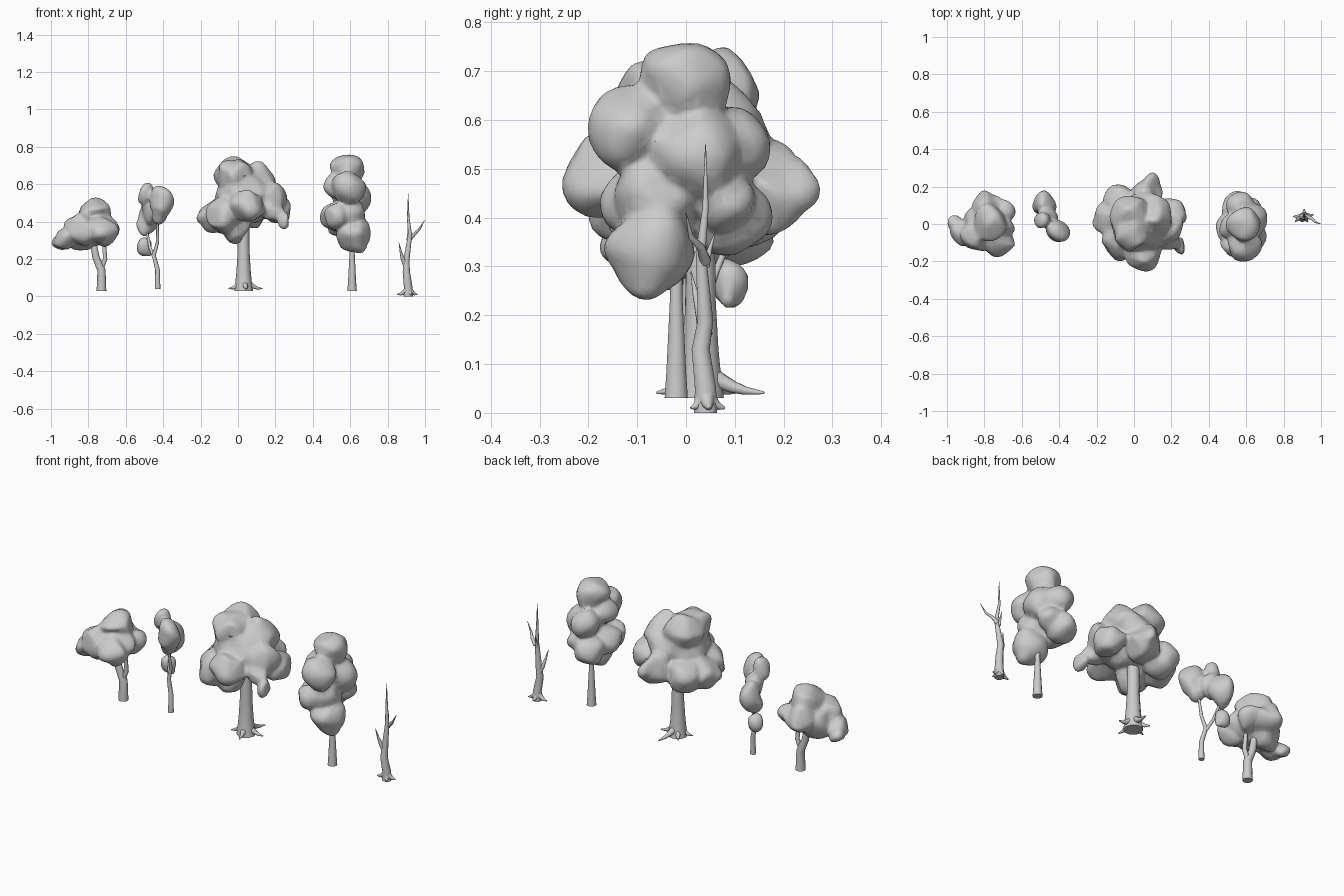
import bpy
import bmesh
from mathutils import Matrix, Vector, noise

cube = bpy.data.objects.get("Cube")
if cube:
    bpy.data.objects.remove(cube, do_unlink=True)

GREY = (.6, .6, .6, 1)
clay = bpy.data.materials.new("plain grey")
clay.use_nodes = True
clay.diffuse_color = GREY
clay.node_tree.nodes["Principled BSDF"].inputs["Base Color"].default_value = GREY


def add_object(name, data):
    """Place a mesh or curve in the scene and give it the material."""
    data.materials.append(clay)
    obj = bpy.data.objects.new(name, data)
    bpy.context.collection.objects.link(obj)
    return obj


def foliage(name, base, lobes, stretch=1, rough=.02):
    """Fuse overlapping lobes (x, y, z, radius), placed from the foot of the tree."""
    bm = bmesh.new()
    upright = Matrix.Diagonal((1, 1, stretch, 1))
    for x, y, z, radius in lobes:
        place = Matrix.Translation(Vector(base) + Vector((x, y, z)))
        bmesh.ops.create_icosphere(bm, subdivisions=3, radius=radius, matrix=place @ upright)
    # Gentle lumps so that the lobes are not perfect balls
    for vert in bm.verts:
        vert.co += noise.noise_vector(vert.co * 11) * rough
    mesh = bpy.data.meshes.new(name)
    bm.to_mesh(mesh)
    bm.free()
    crown = add_object(name, mesh)
    fuse = crown.modifiers.new("fuse", "REMESH")
    fuse.mode = "VOXEL"
    fuse.voxel_size = .009
    fuse.use_smooth_shade = True
    soften = crown.modifiers.new("soften", "SMOOTH")
    soften.iterations = 5
    thin = crown.modifiers.new("thin", "DECIMATE")
    thin.ratio = .2


def wood(name, base, limbs, flare=1):
    """Tapered tubes, each a (thick, thin, points) limb placed from the foot of the tree."""
    curve = bpy.data.curves.new(name, "CURVE")
    curve.dimensions = "3D"
    curve.bevel_depth = 1
    curve.bevel_resolution = 3
    curve.use_fill_caps = True
    for thick, thin, path in limbs:
        spline = curve.splines.new("POLY")
        spline.points.add(len(path) - 1)
        bottom, top = Vector(path[0]), Vector(path[-1])
        for point, spot in zip(spline.points, path):
            left = (top - Vector(spot)).length / (top - bottom).length
            point.co = (*(Vector(base) + Vector(spot)), 1)
            point.radius = thin + (thick - thin) * left ** flare
    trunk = add_object(name, curve)
    bpy.ops.object.select_all(action="DESELECT")
    trunk.select_set(True)
    bpy.context.view_layer.objects.active = trunk
    bpy.ops.object.convert(target="MESH")
    bpy.ops.object.shade_smooth_by_angle(angle=1.2)


def roots(name, base, tips, height, thick):
    """Limbs that sweep from the foot of a trunk down and out to each (x, y) tip."""
    limbs = []
    for x, y in tips:
        path = [(x * t, y * t, height * (1 - t) ** 2 + thick / 2) for t in (.1, .3, .5, .7, 1)]
        limbs.append((thick, thick / 8, path))
    wood(name, base, limbs)


# Bushy leaning tree
bushy = (-.73, .01, .03)
foliage("bushy_crown", bushy, [
    (-.04, 0, .41, .09), (0, -.03, .33, .08), (0, -.11, .32, .07), (-.05, .08, .34, .08),
    (-.11, -.06, .33, .09), (-.19, -.06, .27, .06), (-.22, -.01, .26, .05),
    (.02, .05, .32, .06), (-.1, 0, .31, .09), (.02, -.1, .28, .05)], stretch=.95, rough=.03)
wood("bushy_trunk", bushy, [
    (.026, .015, [(0, 0, 0), (0, 0, .11), (-.03, 0, .18), (-.05, 0, .3)]),
    (.013, .01, [(0, 0, .12), (.02, 0, .17), (.01, 0, .3)])])

# Slender forked tree
slender = (-.43, .01, .04)
foliage("slender_crown", slender, [
    (.02, -.05, .46, .06), (.01, -.04, .4, .04), (-.03, .03, .42, .05), (-.05, .1, .38, .06),
    (-.08, .08, .34, .04), (-.06, .01, .51, .04)], stretch=1.4)
foliage("slender_low_tuft", slender, [
    (-.07, .08, .23, .04), (-.05, .07, .2, .02)], stretch=1.3)
wood("slender_trunk", slender, [
    (.015, .006, [(0, 0, 0), (0, 0, .1), (-.02, .01, .18), (0, 0, .25), (0, -.02, .36)]),
    (.009, .006, [(-.02, .01, .17), (-.04, .04, .22), (-.06, .08, .32)])])

# Broad tree with spreading roots
broad = (.03, .03, .03)
foliage("broad_crown", broad, [
    (-.05, -.07, .62, .1), (-.05, .02, .62, .1), (.07, 0, .58, .1), (0, -.03, .5, .15),
    (.02, .05, .53, .1), (-.15, 0, .4, .09), (-.1, -.12, .41, .1), (.02, -.19, .45, .09),
    (.14, -.05, .48, .09), (.18, .02, .43, .08), (.21, -.15, .38, .04), (.15, -.12, .43, .06),
    (.04, .12, .43, .09), (.06, .19, .44, .05), (-.1, .08, .4, .09), (-.21, -.03, .4, .04),
    (-.04, -.07, .34, .08)], rough=.03)
wood("broad_trunk", broad, [
    (.05, .03, [(0, 0, 0), (0, 0, .04), (0, 0, .1), (0, 0, .2), (0, 0, .4)])], flare=3)
roots("broad_roots", broad, [(.1, .01), (-.08, -.02), (.03, .13), (.02, -.09), (-.05, .07)],
      .05, .022)

# Tall column tree
tall = (.61, -.02, .03)
foliage("tall_crown", tall, [
    (-.02, .02, .65, .09), (-.02, -.09, .55, .09), (0, .04, .5, .1), (-.04, .11, .52, .08),
    (-.09, 0, .4, .08), (-.06, .11, .37, .08), (.01, -.05, .3, .09), (-.08, 0, .56, .07),
    (-.02, -.04, .41, .09), (-.08, -.09, .4, .07), (.02, -.06, .27, .07), (.01, .1, .4, .06)])
wood("tall_trunk", tall, [
    (.025, .01, [(0, 0, 0), (0, 0, .05), (0, 0, .2), (0, 0, .4)])], flare=2)

# Bare dead tree
bare = (.91, .04, 0)
wood("bare_trunk", bare, [
    (.025, .001, [(0, 0, 0), (0, 0, .05), (-.01, -.01, .13), (-.01, 0, .19),
                  (.01, -.01, .33), (0, 0, .42), (0, 0, .55)]),
    (.015, .001, [(-.01, 0, .16), (-.03, -.01, .2), (-.04, -.02, .24), (-.05, -.03, .29)]),
    (.012, .001, [(.01, 0, .31), (.04, -.01, .34), (.06, -.03, .36), (.09, -.04, .41)]),
    (.009, .001, [(0, 0, .3), (0, .01, .34), (0, .02, .37)])])
roots("bare_roots", bare, [(.05, .01), (-.06, 0), (0, .04), (.02, -.03)], .03, .02)
